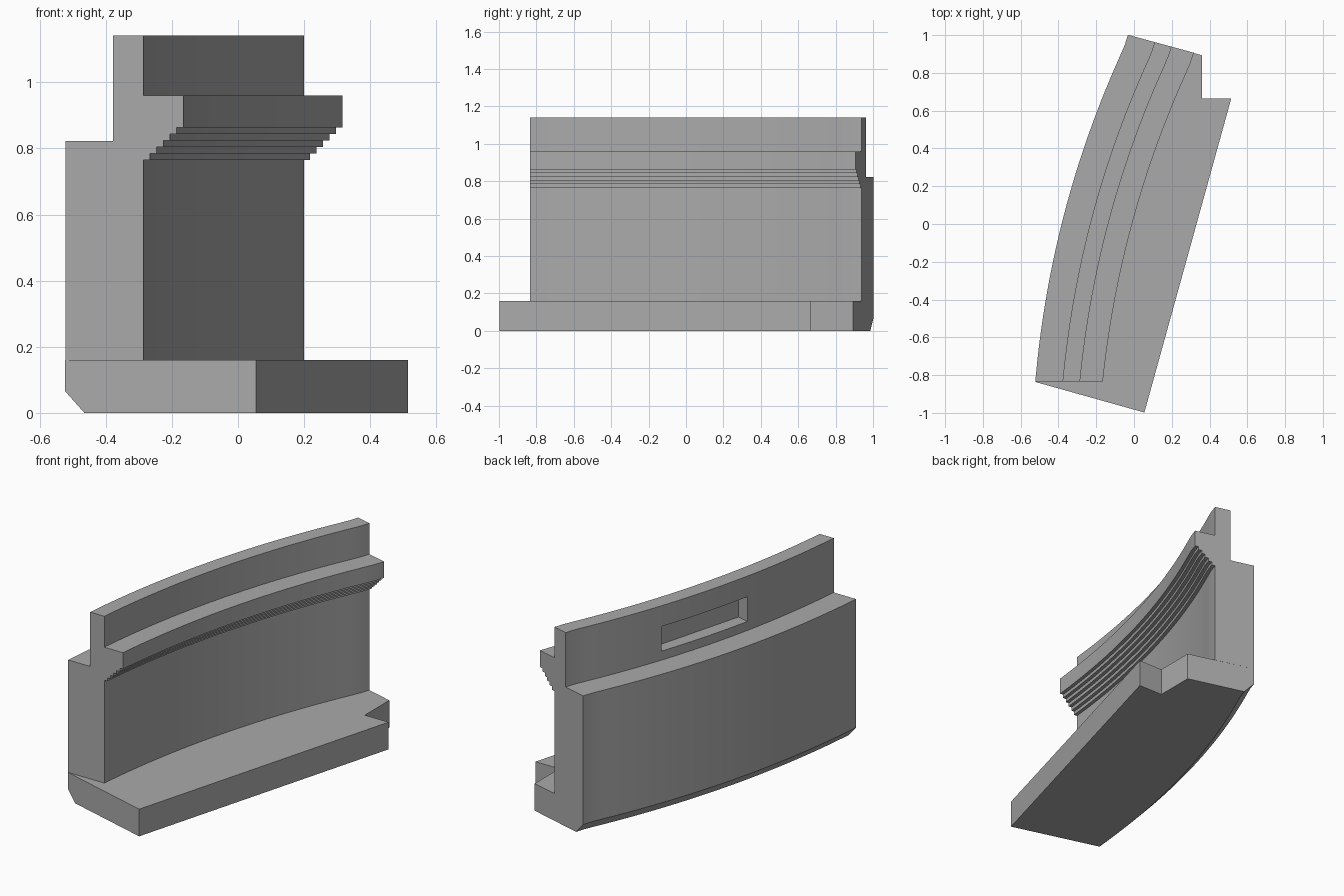
import bpy, bmesh, math
from mathutils import Vector

if "Cube" in bpy.data.objects:
    bpy.data.objects.remove(bpy.data.objects["Cube"])

ANG = math.radians(15.2)
U = Vector((math.sin(ANG), math.cos(ANG)))      # along the wall
V = Vector((-math.cos(ANG), math.sin(ANG)))     # outward, towards the curved back
U0, U1 = -0.944, 0.958
SEG = 32

stone = bpy.data.materials.new("grey_stone")
stone.diffuse_color = (0.40, 0.40, 0.40, 1)
stone.use_nodes = True
stone.node_tree.nodes["Principled BSDF"].inputs["Base Color"].default_value = stone.diffuse_color


def bulge(u):
    """Curved back line: a shallow arc that straightens at the far end."""
    v = 0.371 - 0.086 * ((u - 0.005) / 0.95) ** 2
    if u > 0.86:
        v += 0.9 * (u - 0.86) ** 2
    return v


def plan(u, d):
    return U * u + V * (bulge(u) - d)


def start_at_y(d, y):
    """Position along the wall where the line at depth d meets the flat end."""
    lo, hi = -1.3, 0.0
    for _ in range(40):
        mid = (lo + hi) / 2
        if plan(mid, d).y < y:
            lo = mid
        else:
            hi = mid
    return lo


def finish(name, bm):
    bmesh.ops.recalc_face_normals(bm, faces=bm.faces)
    me = bpy.data.meshes.new(name)
    bm.to_mesh(me)
    bm.free()
    me.materials.append(stone)
    ob = bpy.data.objects.new(name, me)
    bpy.context.collection.objects.link(ob)
    return ob


def loft(name, rings):
    """Skin closed rings of points and cap both ends."""
    bm = bmesh.new()
    rows = [[bm.verts.new(p) for p in r] for r in rings]
    n = len(rows[0])
    for a, b in zip(rows, rows[1:]):
        for i in range(n):
            j = (i + 1) % n
            bm.faces.new((a[i], a[j], b[j], b[i]))
    bm.faces.new(rows[0])
    bm.faces.new(rows[-1])
    return finish(name, bm)


# Wall: stepped cross-section (depth from back, height) swept along the curve
FRONT, LEDGE, PARAPET = 0.239, 0.361, 0.146
profile = [(0, 0.16), (FRONT, 0.16), (FRONT, 0.765)]
step = (LEDGE - FRONT) / 6
for i in range(6):
    z = 0.765 + 0.0197 * i
    profile.append((FRONT + step * (i + 1), z))
    if i < 5:
        profile.append((FRONT + step * (i + 1), z + 0.0197))
profile += [(LEDGE, 0.96), (FRONT, 0.96), (FRONT, 1.142),
            (PARAPET, 1.142), (PARAPET, 0.822), (0, 0.822)]
starts = [start_at_y(d, -0.835) for d, z in profile]
rings = []
for k in range(SEG + 1):
    t = k / SEG
    rings.append([(*plan(s + (U1 - s) * t, d), z)
                  for s, (d, z) in zip(starts, profile)])
wall = loft("wall", rings)

# Base slab: straight front edge, notched corner, chamfer under the curved back
front_edge = [(0.36, 0.893), (0.36, 0.665), (0.515, 0.665), (0.055, -0.998)]
slab = []
for d, z in ((0.06, 0), (0, 0.065), (0, 0.16)):
    ring = [(*plan(U0 + (U1 - U0) * k / SEG, d), z) for k in range(SEG + 1)]
    slab.append(ring + [(x, y, z) for x, y in front_edge])
base = loft("base_slab", slab)

# Recess in the back of the parapet
corners = [(-0.243, 0.30), (0.348, 0.30), (0.348, 0.146), (-0.243, 0.146)]
cutter = loft("recess_cutter",
              [[(*(U * u + V * v), z) for u, v in corners] for z in (0.875, 1.02)])
cutter.hide_render = True
cutter.hide_set(True)
cut = wall.modifiers.new("recess", 'BOOLEAN')
cut.operation = 'DIFFERENCE'
cut.solver = 'EXACT'
cut.object = cutter

# Smooth along the curve, sharp at the steps
for ob in (wall, base):
    bpy.ops.object.select_all(action='DESELECT')
    ob.select_set(True)
    bpy.context.view_layer.objects.active = ob
    if ob.modifiers:
        bpy.ops.object.modifier_apply(modifier="recess")
    bpy.ops.object.shade_smooth_by_angle(angle=math.radians(20))
bpy.data.objects.remove(cutter)
